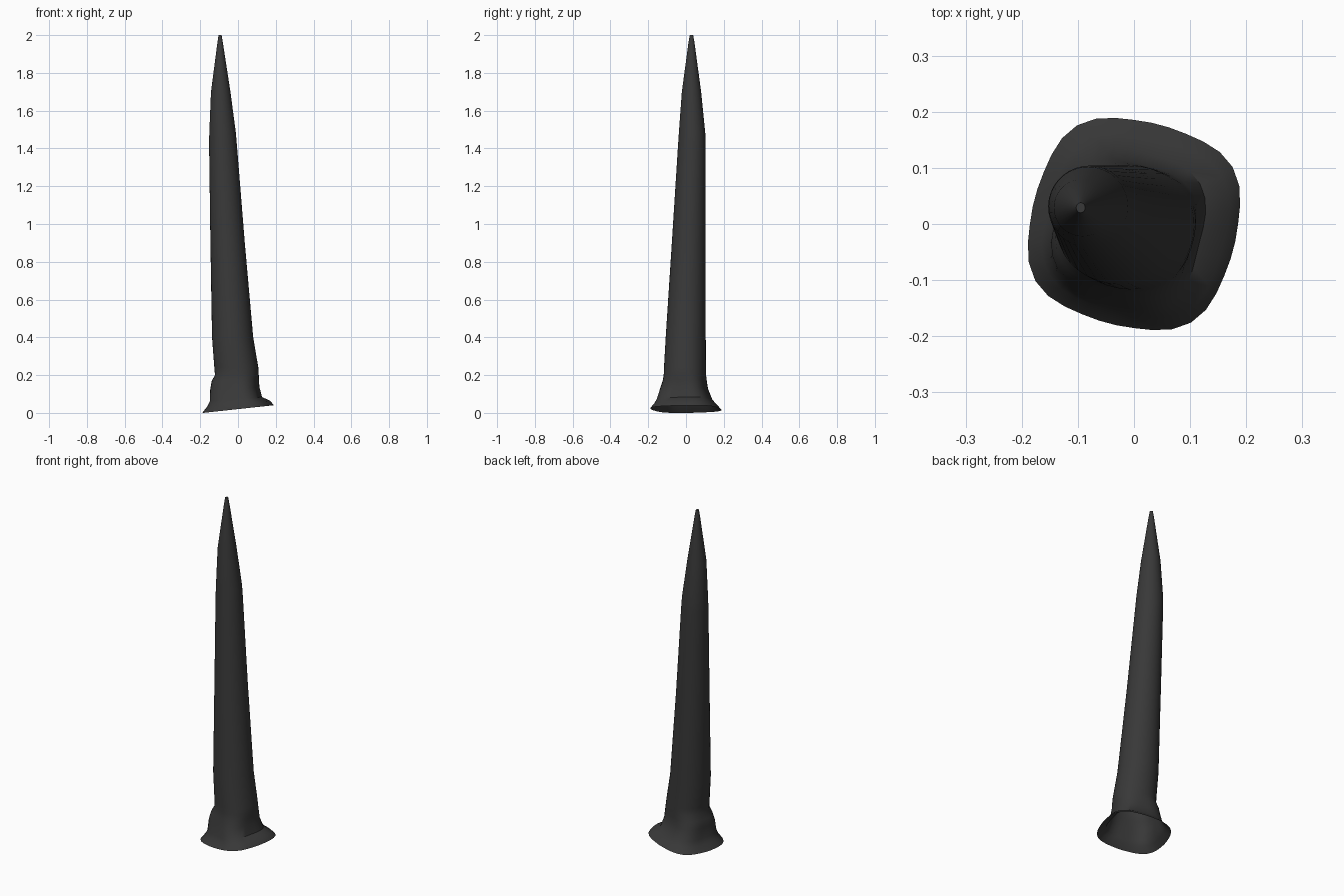
import bpy, bmesh, math

if "Cube" in bpy.data.objects:
    bpy.data.objects.remove(bpy.data.objects["Cube"])

SIDES = 36
CORNER = math.radians(30)   # flared foot is a rounded square turned by 30 degrees

# height, x min, x max, y min, y max, corner ridge strength
RINGS = [
    (0.030, -0.165, 0.172, -0.168, 0.162, 0.06),
    (0.058, -0.150, 0.128, -0.155, 0.140, 0.07),
    (0.120, -0.148, 0.114, -0.137, 0.117, 0.06),
    (0.165, -0.141, 0.112, -0.124, 0.111, 0.04),
    (0.200, -0.123, 0.111, -0.119, 0.107, 0.02),
    (0.240, -0.126, 0.108, -0.117, 0.106, 0.01),
    (0.400, -0.138, 0.081, -0.108, 0.105, 0.01),
    (0.900, -0.146, 0.036, -0.075, 0.104, 0.00),
    (1.420, -0.153, -0.006, -0.042, 0.104, 0.00),
    (1.480, -0.152, -0.011, -0.038, 0.102, 0.00),
    (1.700, -0.143, -0.040, -0.022, 0.080, 0.00),
    (1.960, -0.109, -0.080, 0.013, 0.045, 0.00),
    (2.000, -0.103, -0.087, 0.020, 0.038, 0.00),
]


def tilt(x, z):
    """The foot is cut at a slant that fades out up the shaft."""
    return z + 0.04 * (x + 0.185) / 0.37 * max(0.0, 1 - z / 0.25)


bm = bmesh.new()
angles = [2 * math.pi * i / SIDES for i in range(SIDES)]

# Open rim of the flared foot
rim = []
for a in angles:
    r = 0.183 + 0.020 * abs(math.cos(2 * (a - CORNER))) ** 3
    x, y = r * math.cos(a), r * math.sin(a)
    rim.append(bm.verts.new((x, y, max(0.0, tilt(x, 0.0)))))
rows = [rim]

# Foot ridges, leaning shaft and point
for z, x0, x1, y0, y1, ridge in RINGS:
    row = []
    for a in angles:
        k = 1 + ridge * math.cos(4 * (a - CORNER))
        x = (x0 + x1) / 2 + (x1 - x0) / 2 * k * math.cos(a)
        y = (y0 + y1) / 2 + (y1 - y0) / 2 * k * math.sin(a)
        row.append(bm.verts.new((x, y, tilt(x, z))))
    rows.append(row)

for low, high in zip(rows, rows[1:]):
    for i in range(SIDES):
        j = (i + 1) % SIDES
        bm.faces.new((low[i], low[j], high[j], high[i]))
bm.faces.new(rows[-1])   # blunt tip

mesh = bpy.data.meshes.new("spike")
bm.to_mesh(mesh)
bm.free()
spike = bpy.data.objects.new("spike", mesh)
bpy.context.collection.objects.link(spike)

# Dark surface
dark = bpy.data.materials.new("dark_grey")
dark.diffuse_color = (0.04, 0.04, 0.04, 1)
dark.use_nodes = True
dark.node_tree.nodes["Principled BSDF"].inputs["Base Color"].default_value = dark.diffuse_color
mesh.materials.append(dark)

bpy.context.view_layer.objects.active = spike
spike.select_set(True)
bpy.ops.object.shade_smooth_by_angle(angle=math.radians(40))
